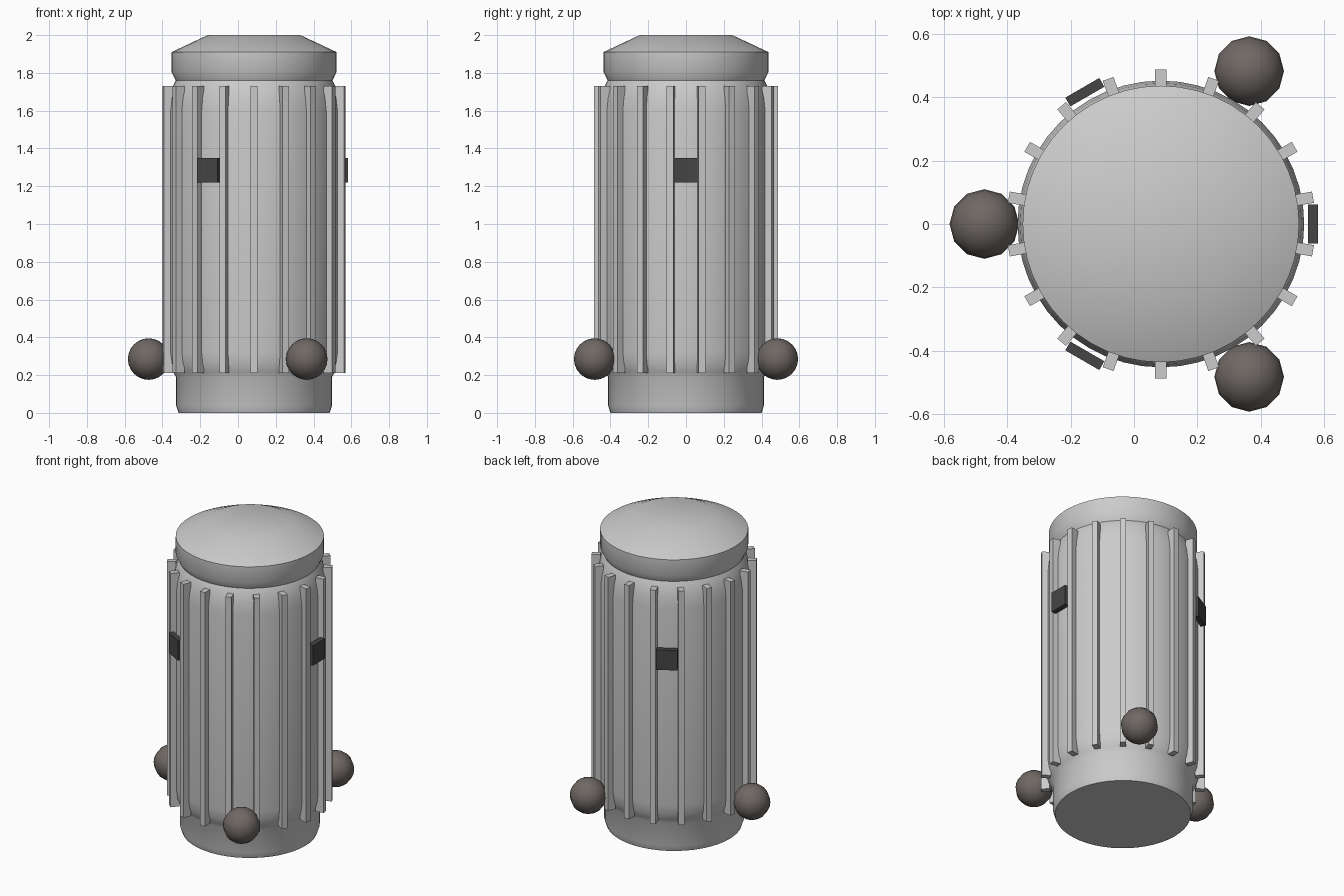
import bpy, bmesh
from math import radians, sin, cos, pi
from mathutils import Matrix

if "Cube" in bpy.data.objects:
    bpy.data.objects.remove(bpy.data.objects["Cube"])

CX = 0.085  # canister axis is offset in x


def material(name, rgb):
    m = bpy.data.materials.new(name)
    m.diffuse_color = (*rgb, 1)
    m.use_nodes = True
    m.node_tree.nodes["Principled BSDF"].inputs["Base Color"].default_value = m.diffuse_color
    return m


def finish(bm, name, mat=None, smooth=None):
    bmesh.ops.recalc_face_normals(bm, faces=bm.faces[:])
    me = bpy.data.meshes.new(name)
    bm.to_mesh(me)
    bm.free()
    ob = bpy.data.objects.new(name, me)
    bpy.context.collection.objects.link(ob)
    if mat:
        me.materials.append(mat)
    if smooth:
        bpy.ops.object.select_all(action='DESELECT')
        ob.select_set(True)
        bpy.context.view_layer.objects.active = ob
        bpy.ops.object.shade_smooth_by_angle(angle=radians(smooth))
    return ob


def lathe(name, profile, n=48):
    bm = bmesh.new()
    rings = [[bm.verts.new((CX + r * cos(2 * pi * i / n), r * sin(2 * pi * i / n), z))
              for i in range(n)] for r, z in profile]
    for a, b in zip(rings, rings[1:]):
        for i in range(n):
            j = (i + 1) % n
            bm.faces.new((a[i], a[j], b[j], b[i]))
    bm.faces.new(rings[0])
    bm.faces.new(rings[-1])
    return finish(bm, name, smooth=32)


def around(angle):
    return Matrix.Translation((CX, 0, 0)) @ Matrix.Rotation(radians(angle), 4, 'Z')


def radial_box(name, angle, r0, r1, width, z0, z1, mat=None):
    bm = bmesh.new()
    bmesh.ops.create_cube(bm, size=1)
    bm.transform(around(angle) @ Matrix.Translation(((r0 + r1) / 2, 0, (z0 + z1) / 2))
                 @ Matrix.Diagonal((r1 - r0, width, z1 - z0, 1)))
    return finish(bm, name, mat)


dark = material("dark_plate", (0.06, 0.06, 0.06))
brown = material("ball_brown", (0.16, 0.14, 0.13))

# Canister: base, barrel with tapered ends, cap with shallow cone
lathe("canister", [(0.40, 0), (0.413, 0.04), (0.413, 0.19), (0.428, 0.215), (0.445, 0.26),
                   (0.453, 0.32), (0.453, 1.60), (0.445, 1.67), (0.43, 1.73), (0.415, 1.76),
                   (0.437, 1.805), (0.437, 1.91), (0.245, 2.0)])

# Vertical ribs
for i in range(18):
    radial_box(f"rib_{i}", 10 + 20 * i, 0.435, 0.488, 0.036, 0.21, 1.73)

# Side plates and low balls, alternating every 60 degrees
for i in range(3):
    radial_box(f"plate_{i}", 120 * i, 0.465, 0.497, 0.124, 1.22, 1.35, dark)
    bm = bmesh.new()
    bmesh.ops.create_uvsphere(bm, u_segments=12, v_segments=12, radius=0.11)
    bm.transform(around(60 + 120 * i) @ Matrix.Translation((0.558, 0, 0.285)))
    finish(bm, f"ball_{i}", brown, 35)
